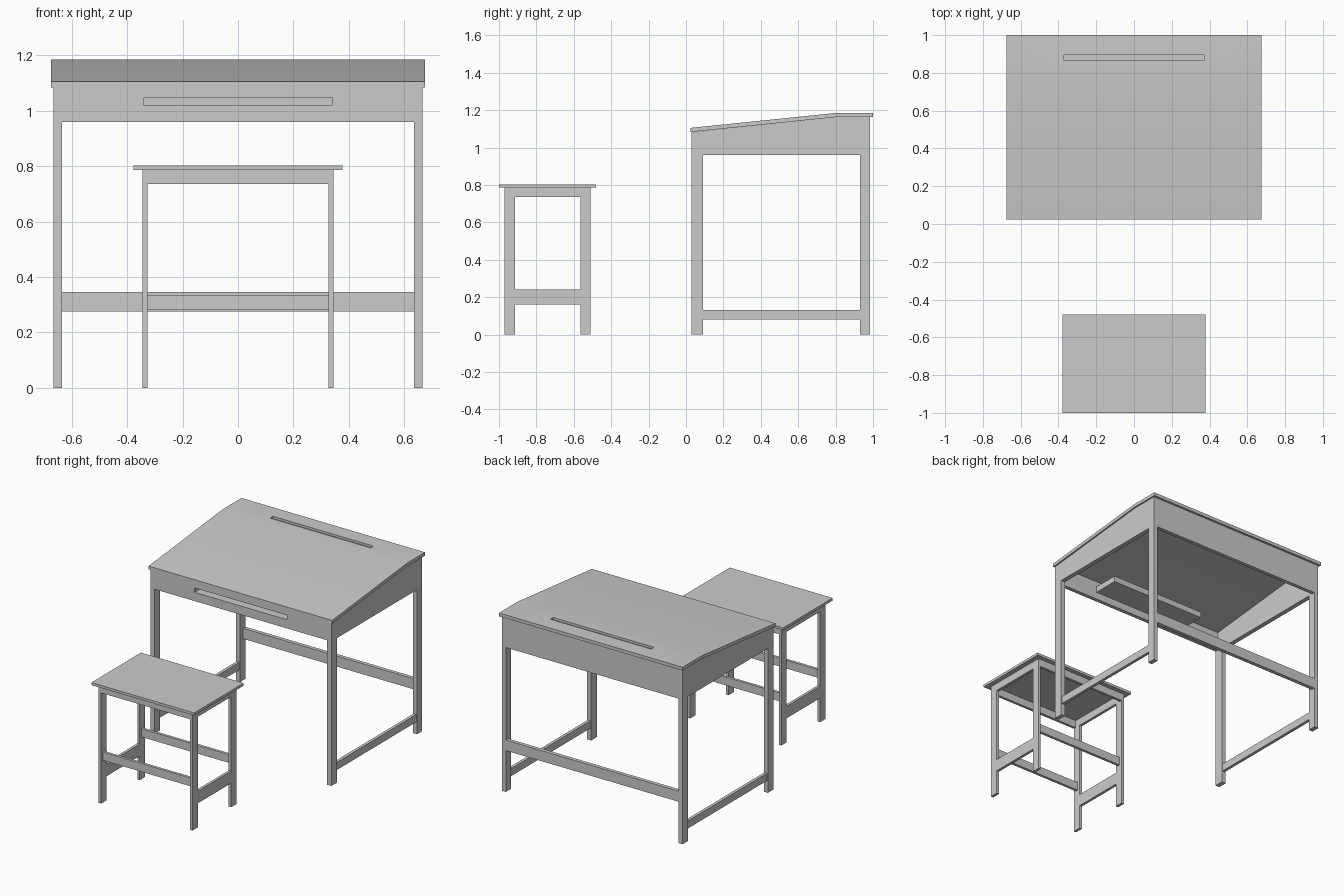
import bpy
import bmesh

cube = bpy.data.objects.get("Cube")
if cube:
    bpy.data.objects.remove(cube)

grey = bpy.data.materials.new("plain_grey")
grey.use_nodes = True
COLOR = (0.6, 0.6, 0.6, 1)
grey.diffuse_color = COLOR
grey.node_tree.nodes["Principled BSDF"].inputs["Base Color"].default_value = COLOR


def profile(name, points, x0, x1):
    """Extrude a closed y-z outline from x0 to x1."""
    bm = bmesh.new()
    face = bm.faces.new([bm.verts.new((x0, y, z)) for y, z in points])
    moved = bmesh.ops.extrude_face_region(bm, geom=[face])["geom"]
    verts = [v for v in moved if isinstance(v, bmesh.types.BMVert)]
    bmesh.ops.translate(bm, verts=verts, vec=(x1 - x0, 0, 0))
    bmesh.ops.recalc_face_normals(bm, faces=bm.faces)
    mesh = bpy.data.meshes.new(name)
    bm.to_mesh(mesh)
    bm.free()
    mesh.materials.append(grey)
    obj = bpy.data.objects.new(name, mesh)
    bpy.context.collection.objects.link(obj)
    return obj


def box(name, x0, x1, y0, y1, z0, z1):
    return profile(name, [(y0, z0), (y1, z0), (y1, z1), (y0, z1)], x0, x1)


def cut(obj, *bounds):
    """Cut a box-shaped opening and discard the cutter."""
    cutter = box("cutter", *bounds)
    cutter.hide_render = True
    mod = obj.modifiers.new("opening", "BOOLEAN")
    mod.operation = "DIFFERENCE"
    mod.solver = "EXACT"
    mod.object = cutter
    bpy.context.view_layer.objects.active = obj
    bpy.ops.object.modifier_apply(modifier=mod.name)
    bpy.data.objects.remove(cutter)


# Desk top: sloped board with a flat rear strip and a pencil groove
T = 0.022
top_line = [(0.025, 1.105), (0.805, 1.185), (1.0, 1.185)]
desk_top = profile("desk_top", top_line + [(y, z - T) for y, z in reversed(top_line)], -0.675, 0.675)
cut(desk_top, -0.37, 0.37, 0.865, 0.895, 1.17, 1.3)

# Desk side frames: legs and sloped apron in one panel, with a low rail
W, INNER = 0.665, 0.635
for side, s in (("left", 1), ("right", -1)):
    x0, x1 = sorted((s * INNER, s * W))
    profile(side + "_desk_frame", [
        (0.03, 0), (0.09, 0), (0.09, 0.96), (0.93, 0.96), (0.93, 0), (0.985, 0),
        (0.985, 1.163), (0.805, 1.163), (0.03, 1.083)], x0, x1)
    box(side + "_desk_rail", x0 + 0.005, x1 - 0.005, 0.09, 0.93, 0.08, 0.13)

# Desk aprons and rear stretcher
front_apron = box("desk_front_apron", -INNER, INNER, 0.03, 0.055, 0.96, 1.083)
cut(front_apron, -0.34, 0.34, 0.0, 0.1, 1.018, 1.047)
box("desk_back_apron", -INNER, INNER, 0.96, 0.985, 0.96, 1.163)
box("desk_back_stretcher", -INNER, INNER, 0.96, 0.985, 0.275, 0.345)

# Shallow tray behind the front slot
tray = box("pencil_tray", -0.35, 0.35, 0.055, 0.23, 1.008, 1.047)
cut(tray, -0.34, 0.34, 0.0, 0.22, 1.018, 1.2)

# Stool seat
box("stool_seat", -0.378, 0.378, -1.0, -0.48, 0.785, 0.802)

# Stool side panels with two openings each
W, INNER = 0.345, 0.327
for side, s in (("left", 1), ("right", -1)):
    x0, x1 = sorted((s * INNER, s * W))
    panel = box(side + "_stool_frame", x0, x1, -0.97, -0.51, 0, 0.785)
    for z0, z1 in ((-0.1, 0.16), (0.24, 0.735)):
        cut(panel, x0 - 0.1, x1 + 0.1, -0.915, -0.565, z0, z1)

# Stool aprons and stretchers, mirrored front to back
for end, s in (("front", -1), ("back", 1)):
    y0, y1 = sorted((-0.74 + s * 0.23, -0.74 + s * 0.212))
    box(end + "_stool_apron", -INNER, INNER, y0, y1, 0.735, 0.785)
    y0, y1 = sorted((-0.74 + s * 0.212, -0.74 + s * 0.194))
    box(end + "_stool_stretcher", -INNER, INNER, y0, y1, 0.28, 0.335)

# Soft shading only over the shallow bend of the desk top
bpy.ops.object.select_all(action="DESELECT")
desk_top.select_set(True)
bpy.context.view_layer.objects.active = desk_top
bpy.ops.object.shade_smooth_by_angle()
